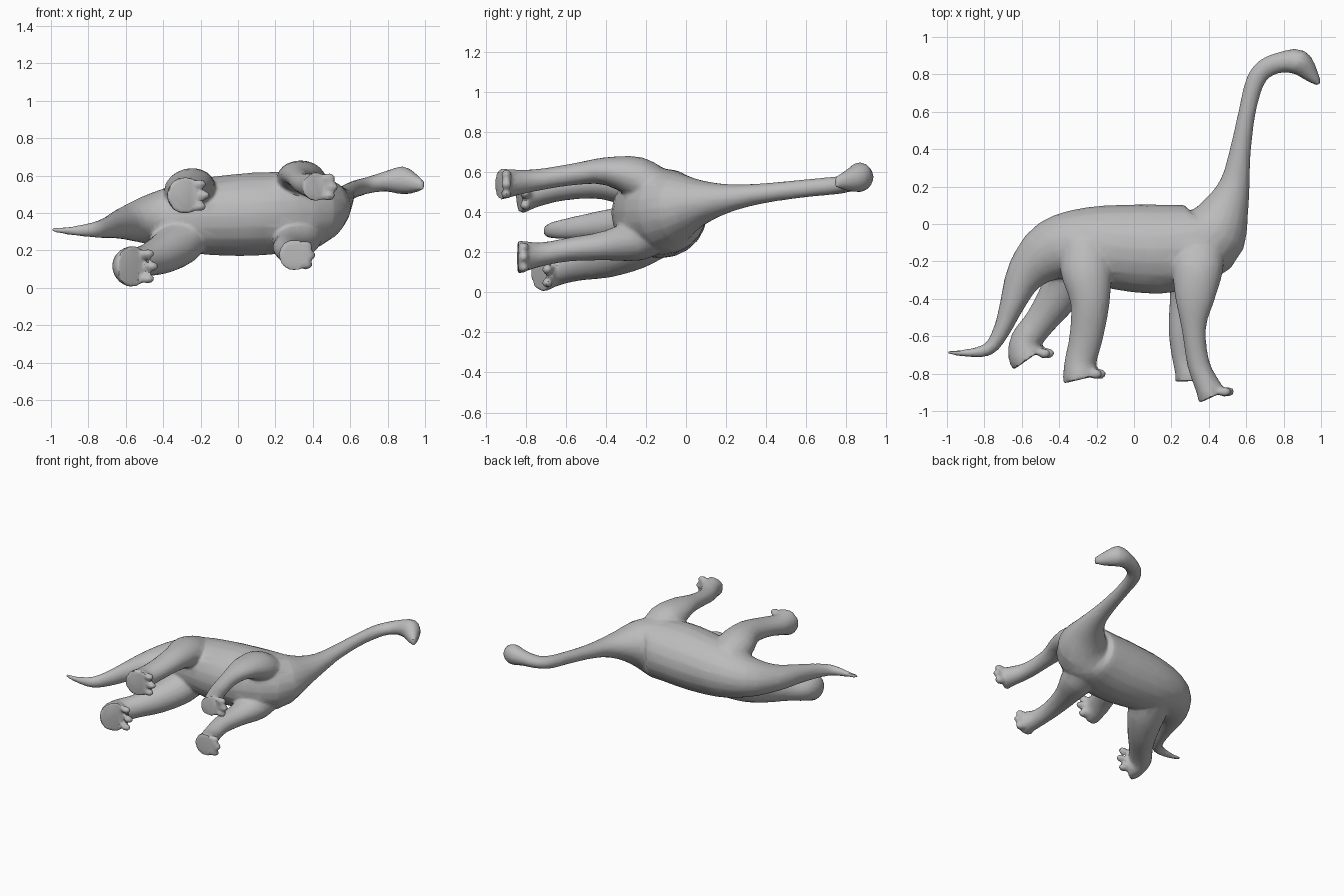
import bpy, bmesh, math
from mathutils import Vector, Matrix

if "Cube" in bpy.data.objects:
    bpy.data.objects.remove(bpy.data.objects["Cube"], do_unlink=True)

SIDES = 20
bm = bmesh.new()


def spline(rows, steps=3):
    """Catmull-Rom interpolation of station rows."""
    out = []
    for i in range(len(rows) - 1):
        p0, p1 = rows[max(i - 1, 0)], rows[i]
        p2, p3 = rows[i + 1], rows[min(i + 2, len(rows) - 1)]
        for s in range(steps):
            t = s / steps
            out.append([0.5 * (2 * b + (c - a) * t + (2 * a - 5 * b + 4 * c - d) * t * t
                               + (3 * b - a - 3 * c + d) * t ** 3)
                        for a, b, c, d in zip(p0, p1, p2, p3)])
    out.append(list(rows[-1]))
    return out


def loft(rows):
    """Skin of elliptical rings; each row is x, y, z, in-plane radius, z radius."""
    rows = spline(rows)
    rings = []
    for i, (x, y, z, r, rz) in enumerate(rows):
        a, b = rows[max(i - 1, 0)], rows[min(i + 1, len(rows) - 1)]
        tan = Vector((b[0] - a[0], b[1] - a[1], 0)).normalized()
        side = Vector((-tan.y, tan.x, 0))
        ring = []
        for k in range(SIDES):
            t = 2 * math.pi * k / SIDES
            ring.append(bm.verts.new(Vector((x, y, z)) + side * r * math.cos(t)
                                     + Vector((0, 0, rz * math.sin(t)))))
        rings.append(ring)
    faces = [bm.faces.new((p[k], p[(k + 1) % SIDES], q[(k + 1) % SIDES], q[k]))
             for p, q in zip(rings, rings[1:]) for k in range(SIDES)]
    faces += [bm.faces.new(rings[0]), bm.faces.new(rings[-1])]
    bmesh.ops.recalc_face_normals(bm, faces=faces)


def leg(rows):
    """Leg with a flat sole and three toes at the front of the foot."""
    loft(rows)
    x, y, z, r, rz = rows[-1]
    for k in (-1, 0, 1):
        pos = Vector((x + r * (0.95 - 0.2 * abs(k)), y + 0.028, z + k * rz * 0.6))
        bmesh.ops.create_uvsphere(
            bm, u_segments=10, v_segments=6, radius=1,
            matrix=Matrix.Translation(pos) @ Matrix.Diagonal((0.038, 0.028, 0.026, 1)))


# Tail, trunk, neck and head as one sweep
loft([
    (-1.00, -0.685, 0.31, 0.010, 0.010),
    (-0.90, -0.690, 0.305, 0.020, 0.022),
    (-0.78, -0.670, 0.31, 0.035, 0.040),
    (-0.71, -0.575, 0.32, 0.045, 0.055),
    (-0.655, -0.44, 0.335, 0.065, 0.070),
    (-0.58, -0.27, 0.35, 0.105, 0.095),
    (-0.44, -0.145, 0.37, 0.165, 0.145),
    (-0.25, -0.115, 0.38, 0.205, 0.195),
    (0.00, -0.130, 0.39, 0.235, 0.220),
    (0.20, -0.130, 0.40, 0.235, 0.220),
    (0.40, -0.075, 0.41, 0.200, 0.200),
    (0.49, 0.075, 0.445, 0.128, 0.115),
    (0.54, 0.22, 0.47, 0.080, 0.070),
    (0.568, 0.39, 0.495, 0.057, 0.050),
    (0.605, 0.60, 0.52, 0.046, 0.045),
    (0.645, 0.755, 0.535, 0.050, 0.045),
    (0.70, 0.83, 0.55, 0.053, 0.045),
    (0.79, 0.865, 0.57, 0.056, 0.055),
    (0.88, 0.865, 0.575, 0.068, 0.075),
    (0.94, 0.805, 0.56, 0.046, 0.052),
    (0.99, 0.748, 0.55, 0.014, 0.025),
])
# Crown and brow at the back of the head
bmesh.ops.create_uvsphere(
    bm, u_segments=12, v_segments=8, radius=1,
    matrix=Matrix.Translation((0.885, 0.885, 0.578)) @ Matrix.Diagonal((0.055, 0.046, 0.066, 1)))

# Front leg, upper side
leg([(0.33, -0.08, 0.49, 0.13, 0.11), (0.34, -0.22, 0.56, 0.14, 0.115),
     (0.325, -0.40, 0.605, 0.105, 0.07), (0.32, -0.56, 0.59, 0.065, 0.055),
     (0.345, -0.75, 0.56, 0.06, 0.055), (0.40, -0.88, 0.545, 0.07, 0.07),
     (0.42, -0.925, 0.54, 0.085, 0.08)])
# Front leg, lower side
leg([(0.32, -0.08, 0.33, 0.13, 0.11), (0.32, -0.22, 0.275, 0.13, 0.115),
     (0.28, -0.40, 0.235, 0.09, 0.075), (0.255, -0.58, 0.215, 0.07, 0.06),
     (0.27, -0.72, 0.19, 0.065, 0.06), (0.295, -0.80, 0.18, 0.075, 0.075),
     (0.30, -0.84, 0.175, 0.085, 0.085)])
# Hind leg, upper side
leg([(-0.26, -0.08, 0.46, 0.13, 0.12), (-0.255, -0.24, 0.52, 0.14, 0.115),
     (-0.235, -0.42, 0.55, 0.105, 0.085), (-0.255, -0.60, 0.53, 0.09, 0.07),
     (-0.285, -0.73, 0.505, 0.085, 0.075), (-0.285, -0.80, 0.495, 0.095, 0.095),
     (-0.28, -0.83, 0.495, 0.10, 0.10)])
# Hind leg, lower side
leg([(-0.27, -0.08, 0.31, 0.13, 0.12), (-0.31, -0.22, 0.25, 0.14, 0.13),
     (-0.40, -0.38, 0.185, 0.11, 0.11), (-0.50, -0.52, 0.145, 0.085, 0.085),
     (-0.575, -0.62, 0.125, 0.085, 0.085), (-0.575, -0.69, 0.115, 0.10, 0.105),
     (-0.56, -0.72, 0.115, 0.105, 0.112)])

mesh = bpy.data.meshes.new("dinosaur_body")
bm.to_mesh(mesh)
bm.free()
body = bpy.data.objects.new("dinosaur_body", mesh)
bpy.context.collection.objects.link(body)

# Single grey skin
skin = bpy.data.materials.new("grey_skin")
skin.use_nodes = True
grey = (0.5, 0.5, 0.5, 1)
skin.diffuse_color = grey
for node in skin.node_tree.nodes:
    if node.type == 'BSDF_PRINCIPLED':
        node.inputs["Base Color"].default_value = grey
mesh.materials.append(skin)

# Fuse the parts into one skin, soften the joints, reduce to a light mesh
remesh = body.modifiers.new("fuse", 'REMESH')
remesh.mode = 'VOXEL'
remesh.voxel_size = 0.011
soften = body.modifiers.new("soften", 'SMOOTH')
soften.factor = 0.5
soften.iterations = 5
reduce = body.modifiers.new("reduce", 'DECIMATE')
reduce.ratio = 0.12

bpy.ops.object.select_all(action='DESELECT')
body.select_set(True)
bpy.context.view_layer.objects.active = body
for name in ("fuse", "soften", "reduce"):
    bpy.ops.object.modifier_apply(modifier=name)
bpy.ops.object.shade_smooth_by_angle(angle=math.radians(40))
